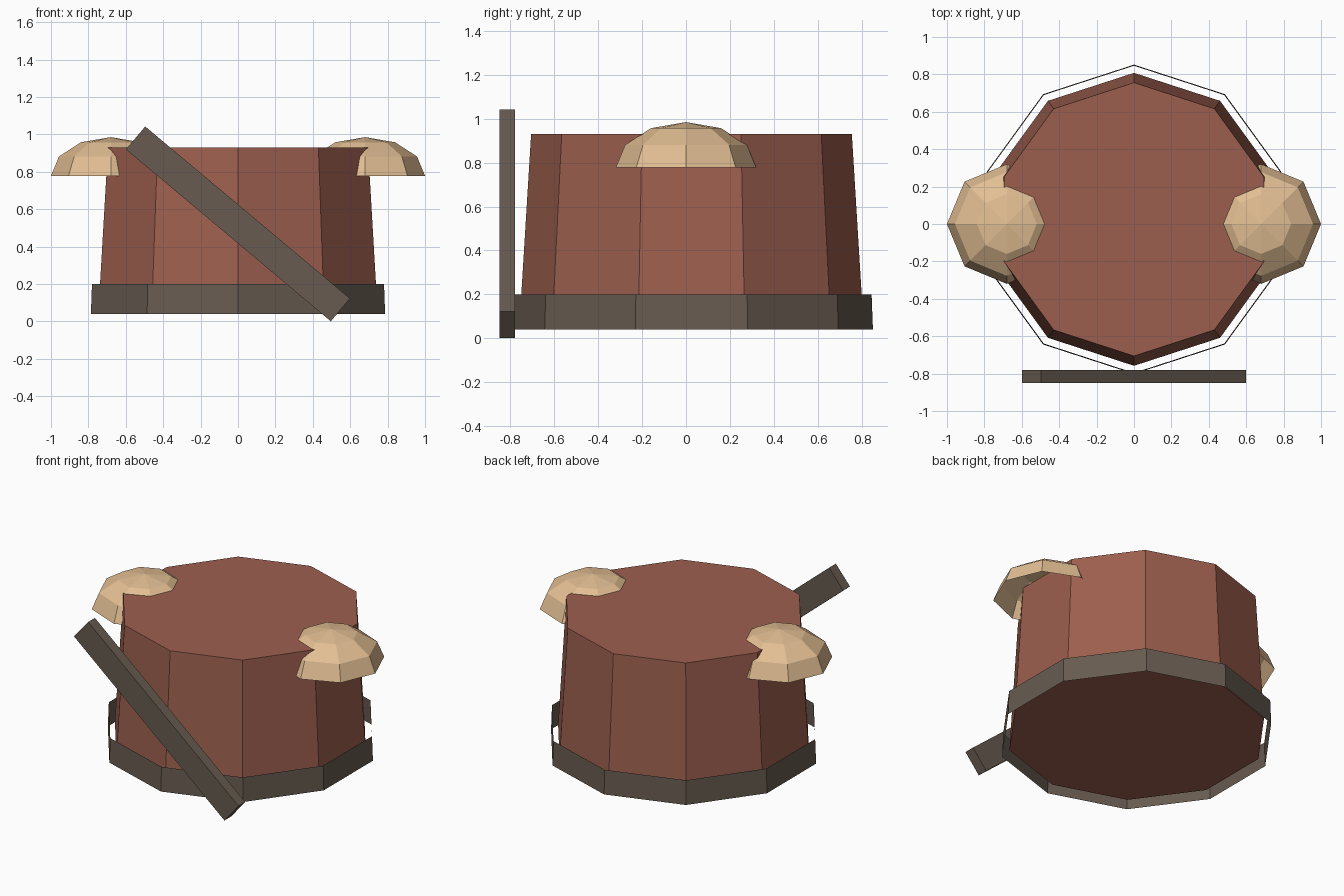
import bpy, bmesh, math
from mathutils import Matrix

if "Cube" in bpy.data.objects:
    bpy.data.objects.remove(bpy.data.objects["Cube"])


def material(name, rgb):
    lin = [(c / 255 / 12.92) if c < 10 else ((c / 255 + 0.055) / 1.055) ** 2.4 for c in rgb]
    m = bpy.data.materials.new(name)
    m.diffuse_color = (*lin, 1)
    m.use_nodes = True
    m.node_tree.nodes["Principled BSDF"].inputs["Base Color"].default_value = m.diffuse_color
    return m


BROWN = material("red_brown", (156, 95, 78))
GREY = material("dark_grey_brown", (103, 91, 80))
TAN = material("tan", (226, 190, 147))


def finish(name, bm, mat):
    me = bpy.data.meshes.new(name)
    bm.to_mesh(me)
    bm.free()
    me.materials.append(mat)
    ob = bpy.data.objects.new(name, me)
    bpy.context.collection.objects.link(ob)
    return ob


def lathe(name, mat, centre, sides, profile, start=0.0, cap_bottom=False, cap_top=False):
    """Faceted solid from (radius, z) rings, listed bottom to top; radius 0 makes a tip."""
    bm = bmesh.new()
    rings = []
    for r, z in profile:
        n = sides if r > 0 else 1
        rings.append([bm.verts.new((centre[0] + r * math.cos(start + 2 * math.pi * i / sides),
                                    centre[1] + r * math.sin(start + 2 * math.pi * i / sides), z))
                      for i in range(n)])
    for a, b in zip(rings, rings[1:]):
        for i in range(sides):
            j = (i + 1) % sides
            if len(b) == 1:
                bm.faces.new((a[i], a[j], b[0]))
            else:
                bm.faces.new((a[i], a[j], b[j], b[i]))
    if cap_bottom:
        bm.faces.new(rings[0][::-1])
    if cap_top:
        bm.faces.new(rings[-1])
    return finish(name, bm, mat)


# Tapered ten-sided torso
lathe("torso", BROWN, (0, 0.025), 10, [(0.783, 0.08), (0.731, 0.93)],
      math.pi / 2, cap_bottom=True, cap_top=True)

# Open belt band around the base
lathe("belt", GREY, (0, 0.025), 10, [(0.827, 0.04), (0.821, 0.20)], math.pi / 2)

# Open squashed domes on the shoulders
dome = [(0.32 * math.cos(math.radians(a)), 0.778 + 0.207 * math.sin(math.radians(a)))
        for a in (0, 30, 60)] + [(0, 0.985)]
for side, x in (("left", -0.68), ("right", 0.68)):
    lathe(side + "_shoulder_pad", TAN, (x, 0), 8, dome)

# Diagonal chest strap standing in front of the torso
bm = bmesh.new()
bmesh.ops.create_cube(bm, size=1, matrix=Matrix.Translation((0, -0.815, 0.521))
                      @ Matrix.Rotation(math.radians(40), 4, 'Y')
                      @ Matrix.Diagonal((1.43, 0.07, 0.16, 1)))
finish("chest_strap", bm, GREY)
